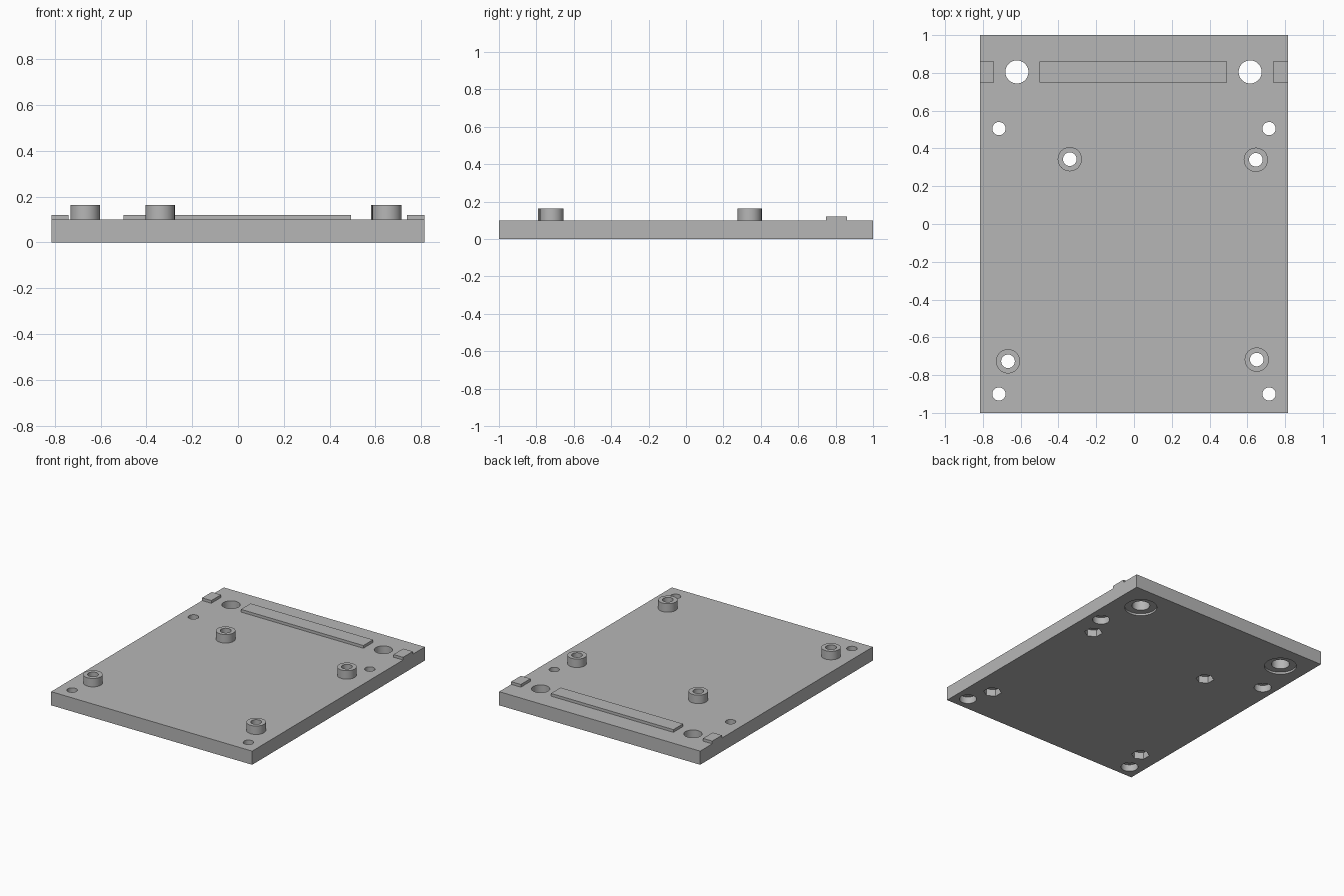
import bpy, bmesh, math
from mathutils import Matrix, Vector

if "Cube" in bpy.data.objects:
    bpy.data.objects.remove(bpy.data.objects["Cube"])

grey = bpy.data.materials.new("plain grey")
grey.diffuse_color = (0.47, 0.47, 0.47, 1)
grey.use_nodes = True
grey.node_tree.nodes["Principled BSDF"].inputs["Base Color"].default_value = grey.diffuse_color


def finish(name, bm):
    bmesh.ops.recalc_face_normals(bm, faces=bm.faces)
    me = bpy.data.meshes.new(name)
    bm.to_mesh(me)
    bm.free()
    ob = bpy.data.objects.new(name, me)
    me.materials.append(grey)
    bpy.context.collection.objects.link(ob)
    return ob


def box(name, x0, x1, y0, y1, z0, z1):
    bm = bmesh.new()
    size = Vector((x1 - x0, y1 - y0, z1 - z0))
    mid = Vector((x0 + x1, y0 + y1, z0 + z1)) / 2
    bmesh.ops.create_cube(bm, size=1, matrix=Matrix.Translation(mid) @ Matrix.Diagonal(size.to_4d()))
    return finish(name, bm)


def cylinder(name, x, y, r, z0, z1, sides=48, turn=0.0):
    bm = bmesh.new()
    m = Matrix.Translation((x, y, (z0 + z1) / 2)) @ Matrix.Rotation(turn, 4, 'Z')
    bmesh.ops.create_cone(bm, cap_ends=True, segments=sides, radius1=r, radius2=r, depth=z1 - z0, matrix=m)
    return finish(name, bm)


def cut(target, cutter):
    mod = target.modifiers.new("cut", 'BOOLEAN')
    mod.operation, mod.solver, mod.object = 'DIFFERENCE', 'EXACT', cutter
    bpy.context.view_layer.objects.active = target
    bpy.ops.object.modifier_apply(modifier=mod.name)
    bpy.data.objects.remove(cutter, do_unlink=True)


def smooth(ob):
    bpy.ops.object.select_all(action='DESELECT')
    ob.select_set(True)
    bpy.context.view_layer.objects.active = ob
    bpy.ops.object.shade_smooth_by_angle(angle=math.radians(30))


W, T = 0.815, 0.10
plate = box("base_plate", -W, W, -1, 1, 0, T)

# Large mounting holes with a shallow ring recess underneath
for x in (-0.62, 0.615):
    cut(plate, cylinder("cutter", x, 0.805, 0.061, -0.1, 0.2))
    cut(plate, cylinder("cutter", x, 0.805, 0.109, -0.1, 0.015))

# Small screw holes with round head pockets underneath
for x in (-0.715, 0.715):
    for y in (0.505, -0.9):
        cut(plate, cylinder("cutter", x, y, 0.035, -0.1, 0.2))
        cut(plate, cylinder("cutter", x, y, 0.058, -0.1, 0.05))

# Standoffs with through holes and hexagonal nut pockets underneath
for i, (x, y) in enumerate([(-0.34, 0.343), (0.645, 0.34), (-0.667, -0.727), (0.65, -0.718)]):
    cut(plate, cylinder("cutter", x, y, 0.036, -0.1, 0.2))
    cut(plate, cylinder("cutter", x, y, 0.061, -0.1, 0.05, 6))
    post = cylinder(f"standoff_{i + 1}", x, y, 0.064, T, 0.162)
    cut(post, cylinder("cutter", x, y, 0.036, -0.1, 0.3))
    smooth(post)
smooth(plate)

# Raised locating rail and its two end stubs
for name, x0, x1 in (("long_rail", -0.5, 0.493), ("left_stub", -W, -0.74), ("right_stub", 0.737, W)):
    box(name, x0, x1, 0.748, 0.86, T, 0.12)
